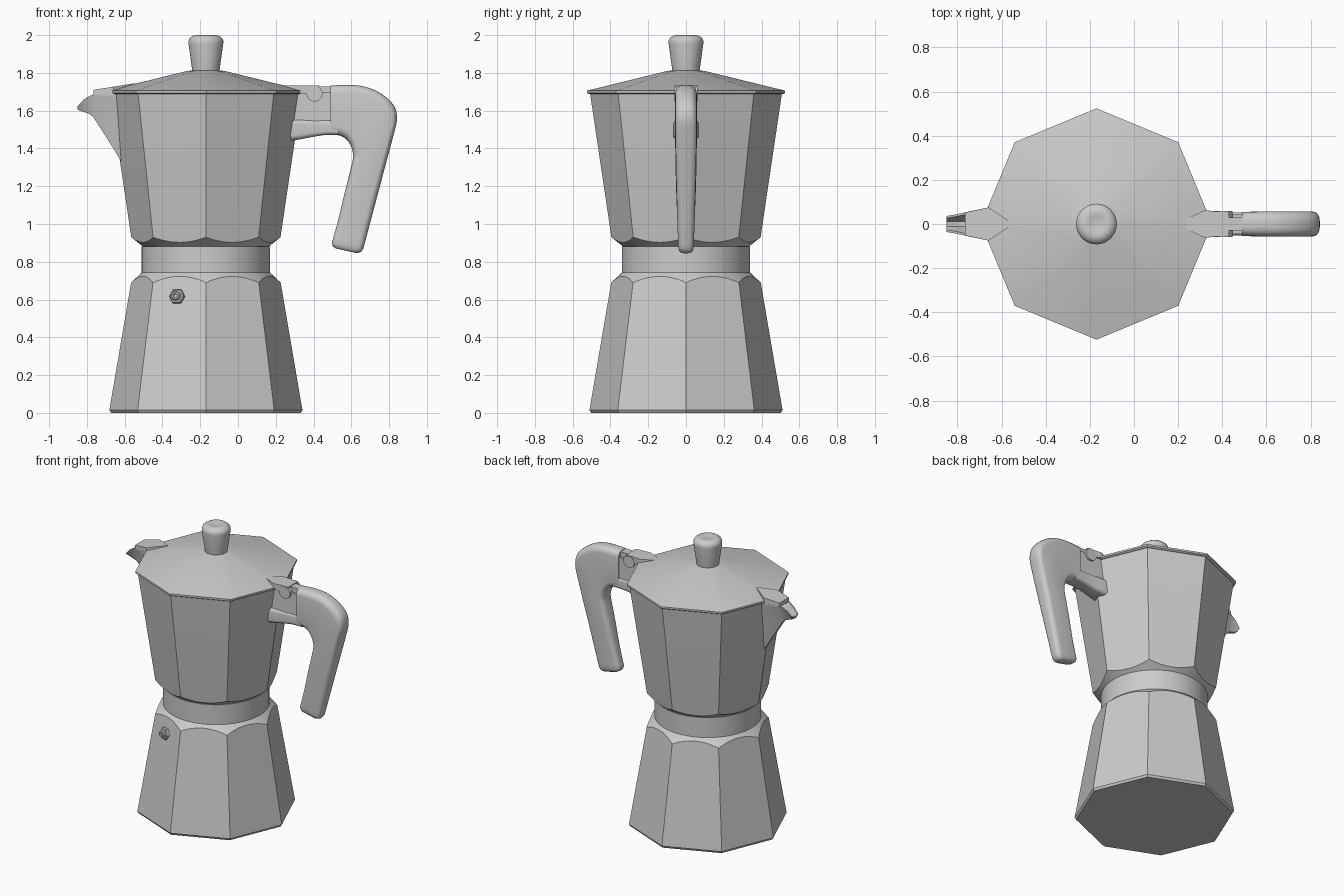
import bpy, bmesh, math
from mathutils import Vector

if "Cube" in bpy.data.objects:
    bpy.data.objects.remove(bpy.data.objects["Cube"])

CX = -0.17  # axis of the pot


def loft(name, rings, angle=30):
    """Skin equal-length rings of points and cap both ends."""
    bm = bmesh.new()
    vs = [[bm.verts.new(p) for p in r] for r in rings]
    n = len(rings[0])
    for a, b in zip(vs, vs[1:]):
        for i in range(n):
            j = (i + 1) % n
            bm.faces.new((a[i], a[j], b[j], b[i]))
    bm.faces.new(vs[0][::-1])
    bm.faces.new(vs[-1])
    bmesh.ops.recalc_face_normals(bm, faces=bm.faces)
    me = bpy.data.meshes.new(name)
    bm.to_mesh(me)
    bm.free()
    ob = bpy.data.objects.new(name, me)
    bpy.context.collection.objects.link(ob)
    bpy.ops.object.select_all(action='DESELECT')
    ob.select_set(True)
    bpy.context.view_layer.objects.active = ob
    bpy.ops.object.shade_smooth_by_angle(angle=math.radians(angle))
    return ob


def lathe(name, profile, n):
    return loft(name, [[(CX + r * math.cos(2 * math.pi * i / n),
                         r * math.sin(2 * math.pi * i / n), z)
                        for i in range(n)] for r, z in profile])


def faceted_body(name, lip, wide, corner, neck, n=96):
    """Octagonal frustum whose narrow end is cut by a cone, leaving scalloped edges."""
    (rw, zw), (rc, zc), (rn, zn) = wide, corner, neck
    so, sc = (rc - rw) / (zc - zw), (rn - rc) / (zn - zc)
    rings = [[], [], [], []]
    for i in range(n):
        t = 2 * math.pi * i / n
        f = math.cos(math.pi / 8) / math.cos(t % (math.pi / 4) - math.pi / 8)
        d = rc * (1 - f) / (f * so - sc)
        rim = (rc + sc * d, zc + d)
        for ring, (r, z) in zip(rings, ((lip[0] * f, lip[1]), (rw * f, zw), rim, neck)):
            ring.append((CX + r * math.cos(t), r * math.sin(t), z))
    return loft(name, rings, 18)


def section(a, b, hw, k=0.75, m=5):
    """Rounded rectangle between two points of the xz plane, half width hw in y."""
    a, b = Vector((a[0], 0, a[1])), Vector((b[0], 0, b[1]))
    c, u = (a + b) / 2, (b - a).normalized()
    h = (b - a).length / 2
    r = min(hw, h) * k
    pts = []
    for q, (su, sv) in enumerate(((1, 1), (-1, 1), (-1, -1), (1, -1))):
        for s in range(m + 1):
            t = math.pi / 2 * (q + s / m)
            p = c + u * (su * (h - r) + r * math.cos(t))
            p.y = sv * (hw - r) + r * math.sin(t)
            pts.append(p)
    return pts


def smooth_path(st, steps=4):
    """Catmull-Rom through tuples of numbers."""
    out = []
    for i in range(len(st) - 1):
        p0, p1, p2, p3 = st[max(i - 1, 0)], st[i], st[i + 1], st[min(i + 2, len(st) - 1)]
        for s in range(steps):
            t = s / steps
            out.append([0.5 * (2 * b + (c - a) * t + (2 * a - 5 * b + 4 * c - d) * t * t
                               + (3 * b - a - 3 * c + d) * t ** 3)
                        for a, b, c, d in zip(p0, p1, p2, p3)])
    return out + [st[-1]]


def prism(name, outline, bottom, top):
    """Vertical plate with top height as a function of x."""
    return loft(name, [[(x, y, bottom) for x, y in outline],
                       [(x, y, top(x)) for x, y in outline]])


def axis_cylinder(name, centre, axis, profile, n):
    q = Vector(axis).to_track_quat('Z', 'Y')
    return loft(name, [[Vector(centre) + q @ Vector((r * math.cos(2 * math.pi * i / n),
                                                    r * math.sin(2 * math.pi * i / n), d))
                        for i in range(n)] for r, d in profile])


# Water chamber, collar, upper pot
faceted_body("water_chamber", (0.502, 0), (0.511, 0.015), (0.396, 0.69), (0.34, 0.742))
lathe("collar", [(0.34, 0.73), (0.34, 0.882), (0.33, 0.882), (0.33, 0.90)], 96)
faceted_body("upper_pot", (0.508, 1.695), (0.507, 1.685), (0.395, 0.93), (0.335, 0.882))

# Lid and knob
lathe("lid", [(0.515, 1.688), (0.524, 1.694), (0.524, 1.706), (0.10, 1.81), (0.05, 1.815)], 8)
lathe("knob", [(0.07, 1.80), (0.072, 1.812), (0.092, 1.955), (0.092, 1.97), (0.085, 1.985),
               (0.07, 1.996), (0.052, 2.0), (0.035, 1.996), (0.01, 1.993)], 48)

# Spout: open trough, stations are x, half width, top z, keel z
rings = []
for x, w, zt, zk in ((-0.60, 0.095, 1.69, 1.30), (-0.66, 0.075, 1.69, 1.40),
                     (-0.765, 0.053, 1.685, 1.565), (-0.785, 0.048, 1.678, 1.582),
                     (-0.815, 0.042, 1.66, 1.592), (-0.85, 0.036, 1.622, 1.606)):
    zi = max(zk + 0.012, zt - 0.075)
    rings.append([(x, w, zt), (x, 0.014, zk), (x, -0.014, zk), (x, -w, zt),
                  (x, -w + 0.01, zt), (x, -0.012, zi), (x, 0.012, zi), (x, w - 0.01, zt)])
loft("spout", rings, 20)

# Flap of the lid over the spout
prism("spout_flap", [(-0.545, 0), (-0.66, 0.075), (-0.765, 0.052), (-0.765, -0.052),
                     (-0.66, -0.075)], 1.68, lambda x: 1.71 + (x + 0.765) * 0.16)

# Handle: stations are inner x, z, outer x, z, half width
grip = [(0.49, 1.473, 0.49, 1.732, 0.054), (0.54, 1.468, 0.56, 1.736, 0.056),
        (0.575, 1.447, 0.66, 1.73, 0.057), (0.598, 1.412, 0.75, 1.695, 0.057),
        (0.608, 1.375, 0.82, 1.635, 0.057), (0.607, 1.338, 0.842, 1.56, 0.056),
        (0.59, 1.265, 0.818, 1.45, 0.055), (0.562, 1.155, 0.77, 1.27, 0.052),
        (0.53, 1.02, 0.705, 1.025, 0.046), (0.497, 0.90, 0.663, 0.868, 0.041)]
rings = [section(s[0:2], s[2:4], s[4]) for s in smooth_path(grip)]
rings.append(section((0.503, 0.88), (0.65, 0.852), 0.036))
rings.append(section((0.52, 0.87), (0.632, 0.845), 0.026))
loft("handle_grip", rings, 50)

# Lower arm joining the grip to the pot
arm = [(0.25, 1.44, 0.25, 1.555, 0.068), (0.31, 1.445, 0.31, 1.555, 0.064),
       (0.39, 1.46, 0.39, 1.553, 0.055), (0.46, 1.471, 0.46, 1.552, 0.053),
       (0.53, 1.472, 0.53, 1.55, 0.053)]
loft("handle_arm", [section(s[0:2], s[2:4], s[4], 0.5) for s in smooth_path(arm)], 50)

# Metal bracket and hinge
prism("handle_bracket", [(0.27, -0.05), (0.495, -0.045), (0.495, 0.045), (0.27, 0.05)],
      1.545, lambda x: 1.695)
prism("bracket_tongue", [(0.42, -0.03), (0.50, -0.03), (0.50, 0.03), (0.42, 0.03)],
      1.68, lambda x: 1.728)
prism("hinge_strap", [(0.23, 0.02), (0.23, -0.02), (0.32, -0.062), (0.43, -0.052),
                      (0.43, 0.052), (0.32, 0.062)], 1.69, lambda x: 1.733)
axis_cylinder("hinge_pin", (0.405, 0, 1.69), (0, 1, 0), [(0.042, -0.06), (0.042, 0.06)], 32)

# Safety valve, square to its facet
a = math.radians(-112.5)
c = (CX + 0.376 * math.cos(a) - 0.005, 0.376 * math.sin(a), 0.615)
n = (math.cos(a), math.sin(a), 0.155)
axis_cylinder("valve_nut", c, n, [(0.042, -0.02), (0.042, 0.016), (0.036, 0.022)], 6)
axis_cylinder("valve_stem", c, n, [(0.024, 0.0), (0.024, 0.034), (0.019, 0.04),
                                   (0.011, 0.04), (0.009, 0.03)], 24)
